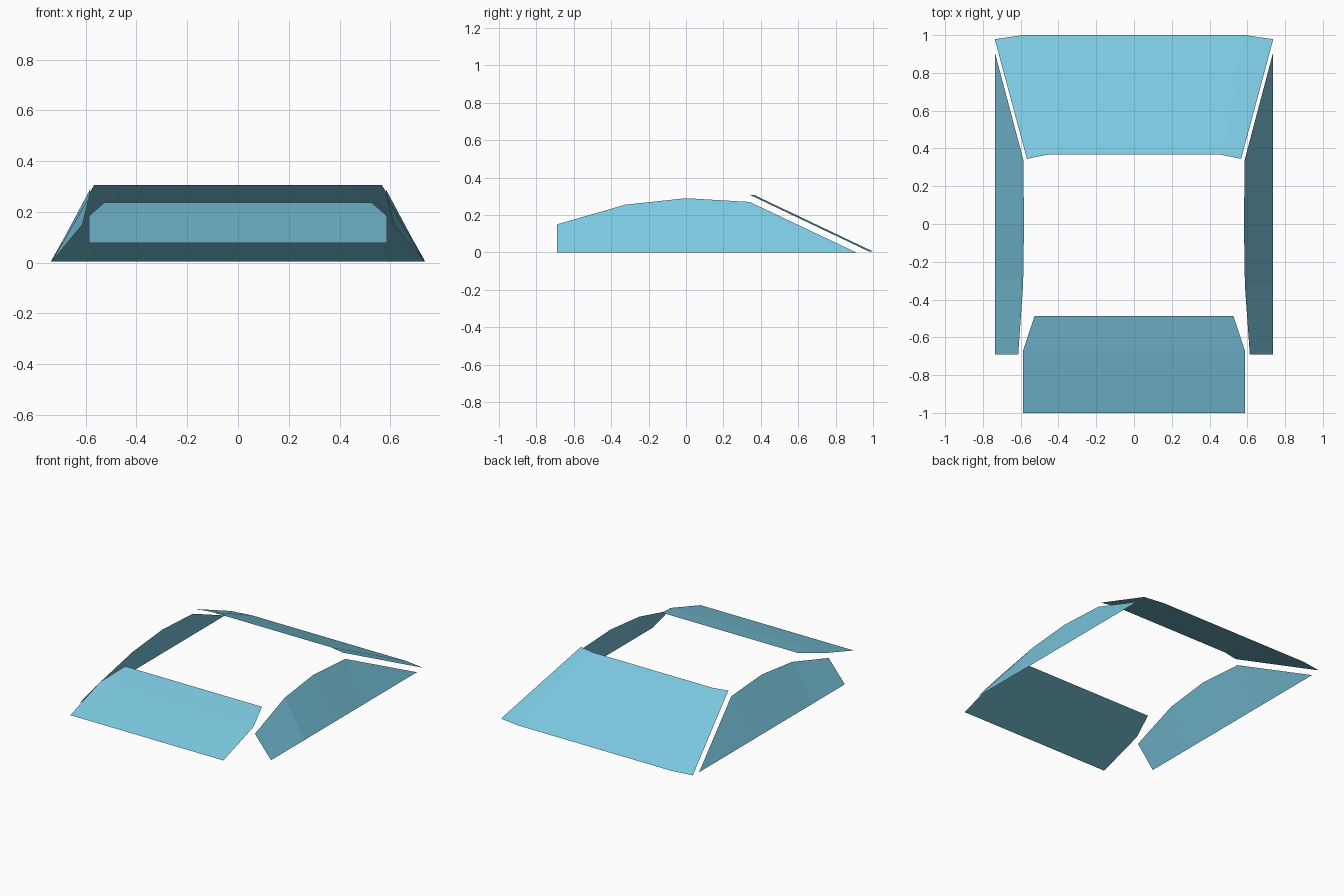
import bpy

if "Cube" in bpy.data.objects:
    bpy.data.objects.remove(bpy.data.objects["Cube"])

glass = bpy.data.materials.new("light blue glass")
glass.diffuse_color = (0.2, 0.58, 0.75, 1)
glass.use_nodes = True
glass.node_tree.nodes["Principled BSDF"].inputs["Base Color"].default_value = glass.diffuse_color


def make_pane(name, rows):
    """Thin sheet of flat faces bridged between equally long rows of points."""
    n = len(rows[0])
    verts = [p for row in rows for p in row]
    faces = []
    for r in range(len(rows) - 1):
        for c in range(n - 1):
            a = r * n + c
            quad = (a, a + 1, a + n + 1, a + n)
            # merge points that coincide so pointed ends become triangles
            unique = []
            for i in quad:
                if verts[i] not in [verts[j] for j in unique]:
                    unique.append(i)
            faces.append(unique)
    mesh = bpy.data.meshes.new(name)
    mesh.from_pydata(verts, [], faces)
    used = {i for f in faces for i in f}
    mesh.materials.append(glass)
    mesh.validate()
    obj = bpy.data.objects.new(name, mesh)
    bpy.context.collection.objects.link(obj)
    return obj


# Windscreen: gently bowed sheet with clipped upper corners (half width, y, z)
profile = [(0.588, -1.0, 0.077), (0.588, -0.83, 0.132),
           (0.588, -0.672, 0.183), (0.526, -0.487, 0.237)]
make_pane("windscreen", [[(-w, y, z), (w, y, z)] for w, y, z in profile])

# Rear window: flat centre with the outer edges wrapped forward
lower = [(0.737, 0.978, 0.005), (0.59, 1.0, 0.005)]
upper = [(0.567, 0.345, 0.306), (0.458, 0.367, 0.306)]


def mirrored_row(half):
    """Row from the right end to the left end."""
    return half + [(-x, y, z) for x, y, z in reversed(half)]


make_pane("rear_window", [mirrored_row(lower), mirrored_row(upper)])

# Side windows: straight sill, arched top, pointed at the rear
top = [(0.613, -0.69, 0.15), (0.587, -0.325, 0.255),
       (0.582, 0.0, 0.29), (0.586, 0.34, 0.27), (0.737, 0.91, 0.0)]
sill = [(0.737, y, 0.0) for _, y, _ in top]
for side, s in (("right", 1), ("left", -1)):
    rows = [[(s * x, y, z) for x, y, z in r] for r in (sill, top)]
    if s < 0:
        rows.reverse()  # keep the faces pointing outward
    make_pane(side + "_side_window", rows)
